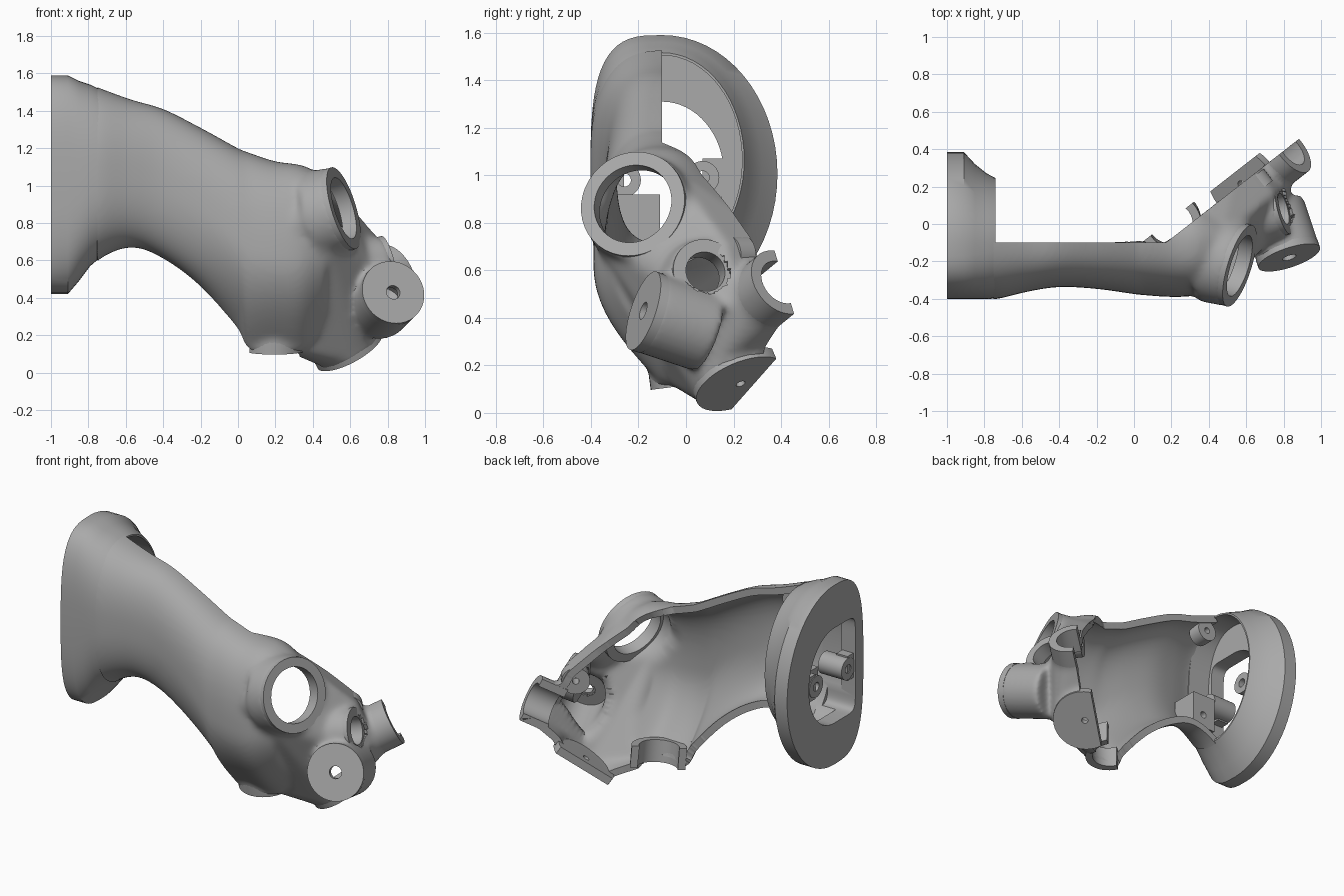
import bpy, bmesh, math
from mathutils import Vector

if "Cube" in bpy.data.objects:
    bpy.data.objects.remove(bpy.data.objects["Cube"], do_unlink=True)

grey = bpy.data.materials.new("plain grey")
grey.use_nodes = True
COLOUR = (0.4, 0.4, 0.4, 1)
grey.diffuse_color = COLOUR
grey.node_tree.nodes["Principled BSDF"].inputs["Base Color"].default_value = COLOUR

SPLIT_Y = -0.1                                   # flat parting plane of the grip
KINK = Vector((0.17, SPLIT_Y, 0))                # where the parting plane turns
SLANT = Vector((-0.615, 0.789, 0)).normalized()  # normal of the turned plane


def make(name, bm):
    bmesh.ops.recalc_face_normals(bm, faces=bm.faces)
    mesh = bpy.data.meshes.new(name)
    bm.to_mesh(mesh)
    bm.free()
    obj = bpy.data.objects.new(name, mesh)
    bpy.context.collection.objects.link(obj)
    mesh.materials.append(grey)
    return obj


def bake(obj):
    dg = bpy.context.evaluated_depsgraph_get()
    mesh = bpy.data.meshes.new_from_object(obj.evaluated_get(dg))
    obj.modifiers.clear()
    obj.data = mesh


def cut(obj, cutter):
    mod = obj.modifiers.new("cut", 'BOOLEAN')
    mod.operation, mod.object, mod.solver = 'DIFFERENCE', cutter, 'EXACT'
    bake(obj)
    bpy.data.objects.remove(cutter, do_unlink=True)


def circle(c, n, r, back=0, count=40):
    """Points on a circle round axis n, set back along the axis."""
    q = Vector(n).to_track_quat('Z', 'Y')
    steps = [2 * math.pi * i / count for i in range(count)]
    return [Vector(c) + q @ Vector((r * math.cos(a), r * math.sin(a), -back)) for a in steps]


def section(x, top, bot, front, back, p=0.8, low=0.8, count=64):
    """Closed cross-section at x, with its own front and back depth."""
    pts = []
    for i in range(count):
        a = 2 * math.pi * i / count
        s, c = math.sin(a), math.cos(a)
        if s > 0:
            y = SPLIT_Y - front * s ** (p if c > 0 else low)
            z = math.copysign(abs(c) ** (p if c > 0 else min(low, 1)), c)
        else:
            y, z = SPLIT_Y - back * s, c
        pts.append(Vector((x, y, (top + bot) / 2 + z * (top - bot) / 2)))
    return pts


def spline(rows, steps=5):
    """Smooth in-between rows of numbers."""
    out = []
    for i in range(len(rows) - 1):
        quad = [rows[max(i - 1, 0)], rows[i], rows[i + 1], rows[min(i + 2, len(rows) - 1)]]
        for k in range(steps):
            t = k / steps
            out.append([b + t / 2 * (c - a + t * (2 * a - 5 * b + 4 * c - d + t * (3 * (b - c) + d - a)))
                        for a, b, c, d in zip(*quad)])
    return out + [rows[-1]]


def loft(rings, closed=False, bm=None):
    bm = bm or bmesh.new()
    loops = [[bm.verts.new(p) for p in r] for r in rings]
    pairs = list(zip(loops, loops[1:] + loops[:1])) if closed else list(zip(loops, loops[1:]))
    for a, b in pairs:
        for i in range(len(a)):
            j = (i + 1) % len(a)
            bm.faces.new((a[i], a[j], b[j], b[i]))
    if not closed:
        bm.faces.new(loops[0])
        bm.faces.new(loops[-1])
    return bm


def ring(name, c, n, r, bore, depth, split=None):
    """Bored boss whose flat face is at c; split trims it past the slanted plane."""
    bm = loft([circle(c, n, r), circle(c, n, r, depth),
               circle(c, n, bore, depth), circle(c, n, bore)], closed=True)
    if split is not None:
        res = bmesh.ops.bisect_plane(bm, geom=bm.verts[:] + bm.edges[:] + bm.faces[:],
                                     plane_co=KINK + SLANT * split, plane_no=SLANT, clear_outer=True)
        rim = [e for e in res["geom_cut"] if isinstance(e, bmesh.types.BMEdge)]
        bmesh.ops.holes_fill(bm, edges=rim, sides=0)
    return make(name, bm)


def prism(name, profile, x0, x1):
    return make(name, loft([[Vector((x, y, z)) for y, z in profile] for x in (x0, x1)]))


# Bosses on the head: centre, axis, outer radius, bore radius, depth, split
BOSSES = {
    "thumb_ring": ((0.565, -0.224, 0.88), (0.92, -0.29, 0.28), 0.228, 0.17, 0.08, None),
    "side_ring": ((0.80, 0.082, 0.595), (0.94, 0.25, 0.24), 0.14, 0.085, 0.1, None),
    "front_disc": ((0.83, -0.18, 0.43), (0.3, -0.9, 0.3), 0.174, 0.038, 0.04, None),
    "end_socket": ((0.84, 0.40, 0.55), (0.7, 0.55, 0.45), 0.15, 0.1, 0.17, 0.0),
    "lower_disc": ((0.595, 0.23, 0.122), (0.45, 0.35, -0.82), 0.2, 0.02, 0.05, 0.07),
    "bottom_socket": ((0.195, 0.015, 0.118), (0, 0.13, -1), 0.165, 0.12, 0.14, 0.08),
}

# Solid grip body, lofted along x
body = loft([section(x, t, b, f, k, low=low) for x, t, b, f, k, low in spline((
    (-0.85, 1.565, 0.48, 0.30, 0.4, 0.75),
    (-0.74, 1.522, 0.607, 0.302, 0.345, 0.75),
    (-0.57, 1.46, 0.67, 0.262, 0.3, 0.8),
    (-0.40, 1.41, 0.61, 0.237, 0.3, 0.9),
    (-0.20, 1.31, 0.46, 0.247, 0.3, 1.1),
    (0.00, 1.20, 0.23, 0.275, 0.3, 1.9),
    (0.05, 1.18, 0.13, 0.28, 0.3, 2.2),
    (0.20, 1.13, 0.11, 0.29, 0.3, 2.4),
    (0.34, 1.11, 0.12, 0.28, 0.3, 2.4),
    (0.47, 1.05, 0.25, 0.22, 0.2, 2.4)))])

# Head core: hull behind the bosses, widened past the parting plane
points = [Vector(p) for p in ((0.2, -0.1, 1.1), (0.2, -0.36, 0.75), (0.2, -0.12, 0.15))]
for name, back in (("side_ring", 0.11), ("end_socket", 0.13), ("lower_disc", 0.03)):
    c, n, r = BOSSES[name][:3]
    points += circle(c, n, r, back)
for rim in ((0.42, 0.10, 0.94), (0.66, 0.285, 0.72)):
    points += [Vector(rim), Vector(rim) + SLANT * 0.15]
points += [p - 2 * (p - KINK).dot(SLANT) * SLANT for p in points]
c, n, r = BOSSES["thumb_ring"][:3]
points += circle(c, n, r, 0.09)
head = bmesh.new()
bmesh.ops.convex_hull(head, input=[head.verts.new(p) for p in points])
bmesh.ops.delete(head, geom=[v for v in head.verts if not v.link_faces], context='VERTS')
bmesh.ops.recalc_face_normals(head, faces=head.faces)
temp = bpy.data.meshes.new("head_hull")
head.to_mesh(temp)
head.free()
body.from_mesh(temp)
bpy.data.meshes.remove(temp)

# Flared necks that carry the bosses out of the head
for name, flare, length in (("thumb_ring", 1.08, 0.16), ("side_ring", 1.25, 0.18), ("front_disc", 1.0, 0.3),
                            ("end_socket", 1.0, 0.25), ("lower_disc", 1.0, 0.15), ("bottom_socket", 1.0, 0.2)):
    c, n, r = BOSSES[name][:3]
    loft([circle(c, n, r, 0.005), circle(c, n, r * flare, length)], bm=body)

# Blend the solids, then open the back and the bores and give it a wall
shell = make("grip_shell", body)
remesh = shell.modifiers.new("blend", 'REMESH')
remesh.mode, remesh.voxel_size = 'VOXEL', 0.014
smooth = shell.modifiers.new("soften", 'SMOOTH')
smooth.factor, smooth.iterations = 0.5, 22
bake(shell)

bm = bmesh.new()
bm.from_mesh(shell.data)
for co, no in ((KINK, Vector((0, 1, 0))), (KINK, SLANT), (Vector((-0.75, 0, 0)), Vector((1, 0, 0)))):
    bmesh.ops.bisect_plane(bm, geom=bm.verts[:] + bm.edges[:] + bm.faces[:], plane_co=co, plane_no=no)


def is_open(p):
    if p.x < -0.75 or (p.y > SPLIT_Y and (p - KINK).dot(SLANT) > 0):
        return True
    for c, n, r, bore, depth, split in BOSSES.values():
        axis = Vector(n).normalized()
        d = p - Vector(c)
        along = d.dot(axis)
        if -0.12 < along < 0.1 and (d - axis * along).length < bore + 0.014:
            return True
    return False


gone = [f for f in bm.faces if is_open(f.calc_center_median())]
bmesh.ops.delete(bm, geom=gone, context='FACES')
bm.to_mesh(shell.data)
bm.free()
wall = shell.modifiers.new("wall", 'SOLIDIFY')
wall.thickness, wall.offset = 0.045, -1
bake(shell)

for name, spec in BOSSES.items():
    ring(name, *spec)

# Mounting flange: tapered, hollowed from the grip side, with an opening through the plate
flange = make("mounting_flange", loft([section(x, t, b, f, k, p=p, low=p) for x, t, b, f, k, p in (
    (-1, 1.59, 0.42, 0.302, 0.485, 0.62), (-0.91, 1.59, 0.42, 0.302, 0.485, 0.62),
    (-0.85, 1.56, 0.49, 0.302, 0.42, 0.67), (-0.79, 1.54, 0.57, 0.302, 0.372, 0.73),
    (-0.74, 1.516, 0.613, 0.298, 0.345, 0.78))]))
cut(flange, make("cavity_cutter", loft([section(x, 1.505, 0.625, 0.25, 0.336) for x in (-0.9, -0.6)])))
cut(flange, make("opening_cutter", loft([section(x, 1.31, 0.69, 0.22, 0.26, p=0.2, low=0.2)
                                         for x in (-1.2, -0.8)])))

# Screw posts in the flange opening, each on a web to the plate
for name, y, z, y0, y1 in (("back_post", 0.07, 0.99, 0.07, 0.18), ("front_post", -0.26, 0.98, -0.34, -0.26)):
    ring(name, (-0.82, y, z), (1, 0, 0), 0.07, 0.028, 0.17)
    prism(name + "_web", ((y0, z - 0.08), (y1, z - 0.08), (y1, z + 0.08), (y0, z + 0.08)), -0.985, -0.905)

# Screw blocks inside the grip
block = prism("lower_screw_block", ((-0.11, 0.69), (-0.19, 0.70), (-0.29, 0.82), (-0.29, 0.92), (-0.11, 0.92)),
              -0.75, -0.58)
cut(block, make("hole_cutter", loft([circle((-0.66, -0.1, 0.78), (0, 1, 0), 0.022, d) for d in (-0.1, 0.1)])))
ring("upper_screw_post", (-0.69, -0.11, 1.40), (0, 1, 0), 0.07, 0.02, 0.09)
ring("head_screw_post", Vector((0.62, 0.251, 0.66)) - SLANT * 0.01, SLANT, 0.085, 0.02, 0.08)

# Smooth shading with sharp edges kept
for obj in bpy.context.view_layer.objects:
    if obj.type == 'MESH' and grey.name in obj.data.materials:
        bpy.ops.object.select_all(action='DESELECT')
        obj.select_set(True)
        bpy.context.view_layer.objects.active = obj
        bpy.ops.object.shade_smooth_by_angle(angle=math.radians(35))
